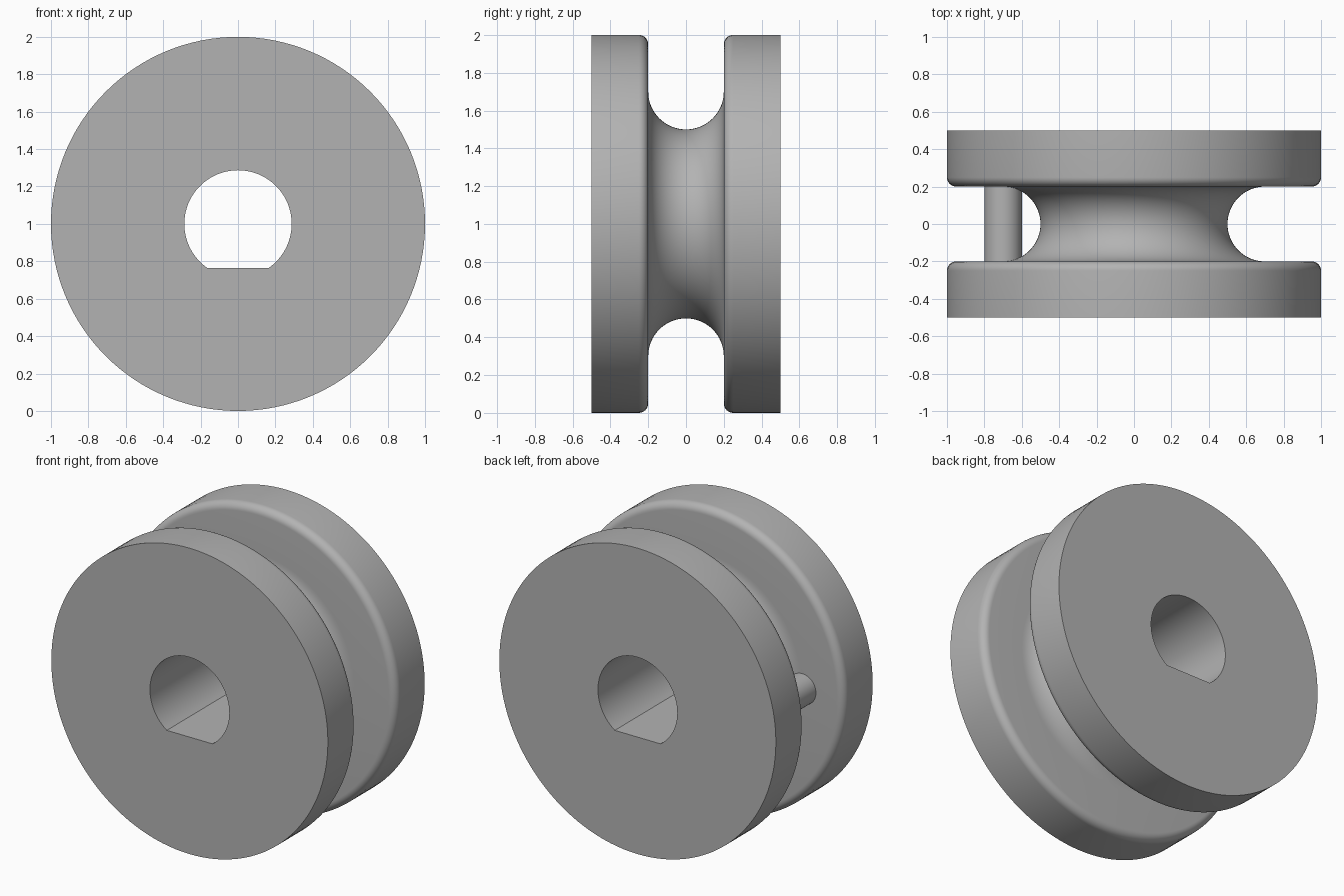
import bpy, bmesh
from math import sin, cos, pi, radians, asin
from mathutils import Matrix, Vector

if "Cube" in bpy.data.objects:
    bpy.data.objects.remove(bpy.data.objects["Cube"])

SEG = 128
AXLE = Vector((0, 0, 1))

grey = bpy.data.materials.new("plain grey")
grey.use_nodes = True
colour = (0.45, 0.45, 0.45, 1)
grey.diffuse_color = colour
grey.node_tree.nodes["Principled BSDF"].inputs["Base Color"].default_value = colour


def make_object(name, bm):
    bmesh.ops.recalc_face_normals(bm, faces=bm.faces)
    mesh = bpy.data.meshes.new(name)
    bm.to_mesh(mesh)
    bm.free()
    mesh.materials.append(grey)
    ob = bpy.data.objects.new(name, mesh)
    bpy.context.collection.objects.link(ob)
    return ob


def smooth(ob):
    bpy.ops.object.select_all(action='DESELECT')
    ob.select_set(True)
    bpy.context.view_layer.objects.active = ob
    bpy.ops.object.shade_smooth_by_angle(angle=radians(30))


def arc(cy, cr, rad, start, end, steps):
    """Arc points as (y, radius) pairs."""
    angles = [radians(start + (end - start) * i / steps) for i in range(steps + 1)]
    return [(cy + rad * cos(a), cr + rad * sin(a)) for a in angles]


def extrude_outline(name, points, y0, y1):
    """Prism along y from (x, z) outline points."""
    bm = bmesh.new()
    face = bm.faces.new([bm.verts.new((x, y0, z)) for x, z in points])
    ext = bmesh.ops.extrude_face_region(bm, geom=[face])["geom"]
    moved = [v for v in ext if isinstance(v, bmesh.types.BMVert)]
    bmesh.ops.translate(bm, verts=moved, vec=(0, y1 - y0, 0))
    return make_object(name, bm)


# Spool: two rounded flanges and a half-round groove, turned about y
profile = [(-0.5, 1)] + arc(-0.25, 0.95, 0.05, 90, 0, 8)
profile += arc(0, 0.7, 0.2, 180, 360, 32)
profile += arc(0.25, 0.95, 0.05, 180, 90, 8) + [(0.5, 1)]
bm = bmesh.new()
rings = [[bm.verts.new((r * sin(2 * pi * i / SEG), y, 1 + r * cos(2 * pi * i / SEG)))
          for i in range(SEG)] for y, r in profile]
for a, b in zip(rings, rings[1:]):
    for i in range(SEG):
        j = (i + 1) % SEG
        bm.faces.new((a[i], a[j], b[j], b[i]))
bm.faces.new(rings[0])
bm.faces.new(rings[-1])
spool = make_object("spool", bm)

# D-shaped bore with a flat at the bottom
BORE, FLAT = 0.287, 0.235
start = -asin(FLAT / BORE)
sweep = pi - 2 * start
outline = [(BORE * cos(start + sweep * i / 64), 1 + BORE * sin(start + sweep * i / 64))
           for i in range(65)]
cutter = extrude_outline("bore_cutter", outline, -0.7, 0.7)
cutter.hide_render = True
cut = spool.modifiers.new("bore", 'BOOLEAN')
cut.operation = 'DIFFERENCE'
cut.solver = 'EXACT'
cut.object = cutter
bpy.context.view_layer.objects.active = spool
bpy.ops.object.modifier_apply(modifier="bore")
bpy.data.objects.remove(cutter)
smooth(spool)

# Tie-off pin bridging the groove
pin = extrude_outline("cord_pin", [(-0.7 + 0.1 * cos(2 * pi * i / 48), 1 + 0.1 * sin(2 * pi * i / 48))
                                   for i in range(48)], -0.21, 0.21)
smooth(pin)
